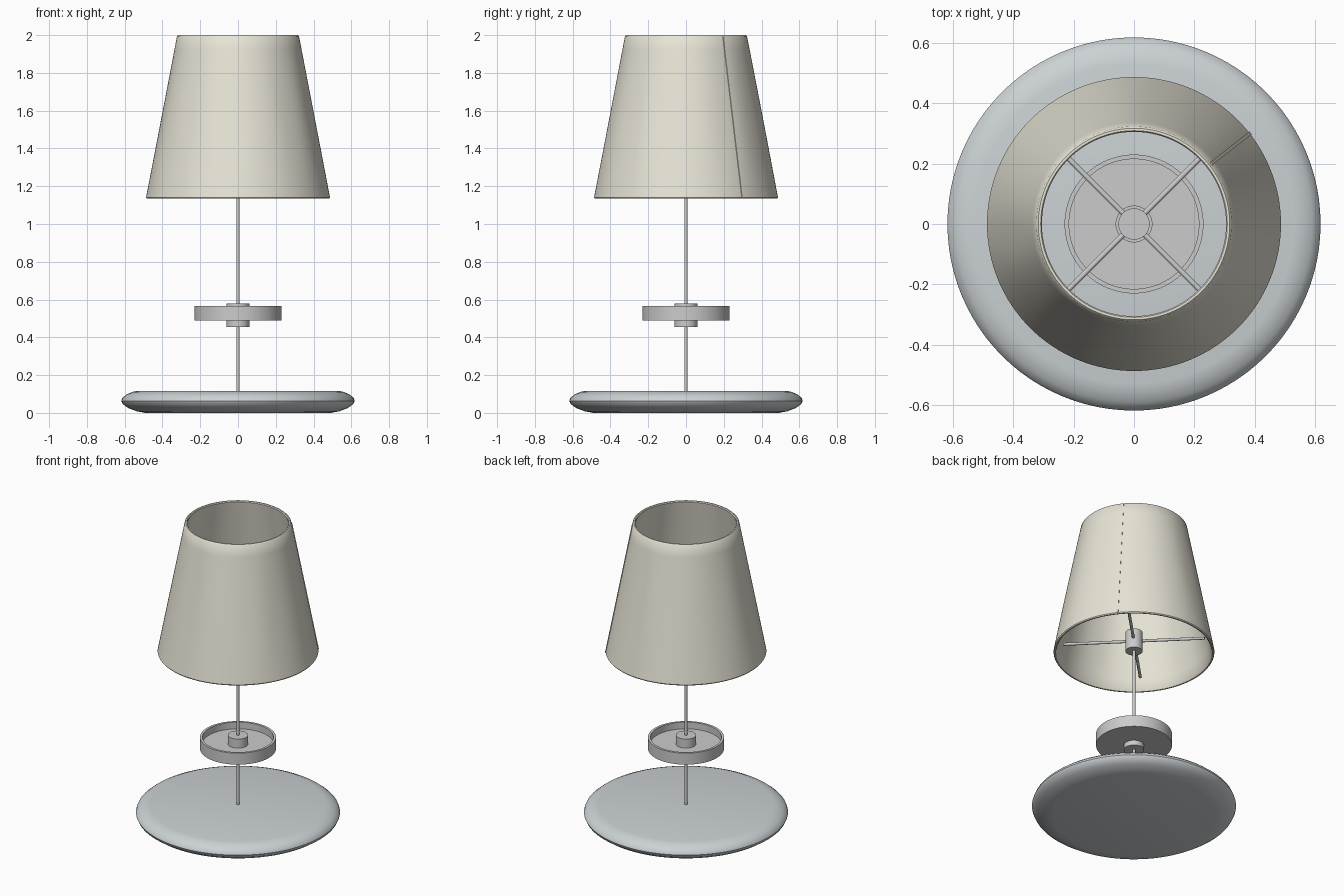
import bpy, bmesh, math
from mathutils import Vector, Matrix

if "Cube" in bpy.data.objects:
    bpy.data.objects.remove(bpy.data.objects["Cube"])


def material(name, rgb):
    m = bpy.data.materials.new(name)
    m.diffuse_color = (*rgb, 1)
    m.use_nodes = True
    m.node_tree.nodes["Principled BSDF"].inputs["Base Color"].default_value = m.diffuse_color
    return m


def finish(name, bm, mat=None, angle=35):
    bmesh.ops.remove_doubles(bm, verts=bm.verts, dist=1e-5)
    bmesh.ops.recalc_face_normals(bm, faces=bm.faces)
    me = bpy.data.meshes.new(name)
    bm.to_mesh(me)
    bm.free()
    ob = bpy.data.objects.new(name, me)
    bpy.context.collection.objects.link(ob)
    if mat:
        me.materials.append(mat)
    bpy.ops.object.select_all(action='DESELECT')
    ob.select_set(True)
    bpy.context.view_layer.objects.active = ob
    bpy.ops.object.shade_smooth_by_angle(angle=math.radians(angle))
    return ob


def lathe(name, profile, steps=96, mat=None, closed=False, ripple=None):
    bm = bmesh.new()
    vs = [bm.verts.new((r, 0, z)) for r, z in profile]
    edges = [bm.edges.new(p) for p in zip(vs, vs[1:])]
    if closed:
        edges.append(bm.edges.new((vs[-1], vs[0])))
    bmesh.ops.spin(bm, geom=vs + edges, cent=(0, 0, 0), axis=(0, 0, 1),
                   angle=math.tau, steps=steps, use_duplicate=False)
    bmesh.ops.remove_doubles(bm, verts=bm.verts, dist=1e-5)
    if ripple:
        for v in bm.verts:
            k = 1 + ripple(math.atan2(v.co.y, v.co.x), v.co.z)
            v.co.x *= k
            v.co.y *= k
    return finish(name, bm, mat)


def rod(name, a, b, radius, segs=24):
    a, b = Vector(a), Vector(b)
    d = b - a
    bm = bmesh.new()
    bmesh.ops.create_cone(bm, cap_ends=True, segments=segs, radius1=radius,
                          radius2=radius, depth=d.length,
                          matrix=Matrix.Translation((a + b) / 2)
                          @ d.to_track_quat('Z', 'Y').to_matrix().to_4x4())
    return finish(name, bm)


fabric = material("fabric", (0.80, 0.77, 0.67))
base_paint = material("base_paint", (0.60, 0.64, 0.66))

# Pebble-edged base
lathe("base", [(0, 0), (0.49, 0), (0.535, 0.008), (0.58, 0.025), (0.61, 0.046),
               (0.618, 0.064), (0.612, 0.08), (0.59, 0.098), (0.56, 0.111),
               (0.53, 0.117), (0, 0.117)], mat=base_paint)

# Thin pole
rod("pole", (0, 0, 0.10), (0, 0, 1.24), 0.009)

# Shallow tray and its hub
lathe("tray", [(0, 0.488), (0.23, 0.488), (0.23, 0.565), (0.215, 0.565),
               (0.215, 0.52), (0, 0.52)])
rod("tray_hub", (0, 0, 0.455), (0, 0, 0.58), 0.061, 48)

# Shade holder: hub and four arms
rod("shade_hub", (0, 0, 1.145), (0, 0, 1.275), 0.052, 48)
for i in range(4):
    t = math.radians(45 + 90 * i)
    c, s = math.cos(t), math.sin(t)
    rod(f"shade_arm_{i + 1}", (0.03 * c, 0.03 * s, 1.215),
        (0.43 * c, 0.43 * s, 1.215), 0.009, 16)

# Tapered fabric shade with rounded rims and faint waves
R0, R1, Z0, Z1, T = 0.488, 0.322, 1.135, 2.0, 0.018


def shade_radius(z):
    return R0 + (R1 - R0) * (z - Z0) / (Z1 - Z0)


levels = [Z0 + 0.006 + (Z1 - Z0 - 0.012) * i / 12 for i in range(13)]
outer = [(shade_radius(z), z) for z in levels]
inner = [(r - T, z) for r, z in reversed(outer)]
profile = (outer + [(R1 - 0.005, Z1), (R1 - T + 0.005, Z1)]
           + inner + [(R0 - T + 0.005, Z0), (R0 - 0.005, Z0)])


def waves(a, z):
    fade = math.sin(math.pi * min(max((z - Z0) / (Z1 - Z0), 0), 1))
    return 0.0035 * fade * (math.sin(9 * a + 0.6) * 0.6
                            + math.sin(14 * a + 2 + z) * 0.4)


lathe("shade", profile, 128, fabric, closed=True, ripple=waves)

# Overlapping seam strip down the back right of the shade
bm = bmesh.new()
ang = math.radians(38)
radial = Vector((math.cos(ang), math.sin(ang), 0))
side = Vector((-math.sin(ang), math.cos(ang), 0))
rows = []
for z in (Z0 + 0.008, Z1 - 0.008):
    r = shade_radius(z)
    rows.append([bm.verts.new(radial * (r + dr) + side * w + Vector((0, 0, z)))
                 for dr, w in ((-0.008, -0.006), (0.004, -0.006),
                               (0.004, 0.006), (-0.008, 0.006))])
for i in range(4):
    j = (i + 1) % 4
    bm.faces.new((rows[0][i], rows[0][j], rows[1][j], rows[1][i]))
bm.faces.new(rows[0])
bm.faces.new(rows[1])
finish("shade_seam", bm, fabric)
